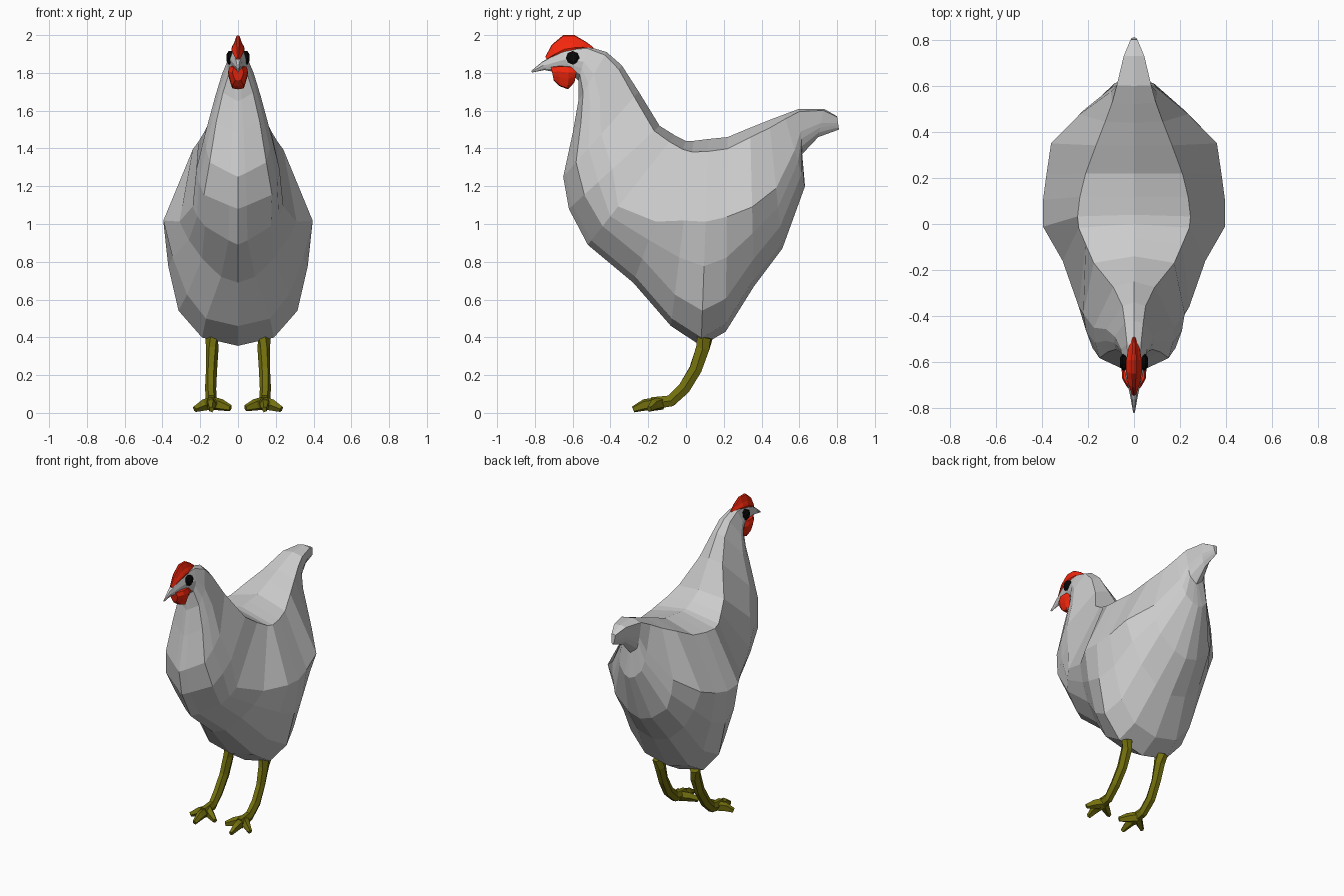
import bpy, bmesh, math
from mathutils import Vector


def material(name, rgb):
    m = bpy.data.materials.new(name)
    m.diffuse_color = (*rgb, 1)
    return m


RED = material("red_skin", (0.9, 0.02, 0.004))
OLIVE = material("olive_leg", (0.17, 0.16, 0.004))
BLACK = material("black_eye", (0.002, 0.002, 0.002))


def finish(name, bm, mat=None, mirror=False):
    bmesh.ops.recalc_face_normals(bm, faces=bm.faces)
    me = bpy.data.meshes.new(name)
    bm.to_mesh(me)
    bm.free()
    ob = bpy.data.objects.new(name, me)
    bpy.context.collection.objects.link(ob)
    if mat:
        me.materials.append(mat)
    if mirror:
        ob.modifiers.new("Mirror", 'MIRROR').use_mirror_merge = False
    return ob


def skin(bm, rings):
    # Bridge successive closed rings and cap both ends
    rows = [[bm.verts.new(p) for p in r] for r in rings]
    n = len(rows[0])
    for a, b in zip(rows, rows[1:]):
        for i in range(n):
            j = (i + 1) % n
            bm.faces.new((a[i], a[j], b[j], b[i]))
    bm.faces.new(rows[0])
    bm.faces.new(rows[-1])


def loft(name, sections, mat=None):
    # Section: top y,z | bottom y,z | top, middle, lower half widths | middle fraction
    # | optional keel half width (rounds off the belly)
    bm = bmesh.new()
    rings = []
    for ty, tz, by, bz, wt, wm, wb, f, *keel in sections:
        top, bot = Vector((0, ty, tz)), Vector((0, by, bz))
        half = [(0.06, wt), (f, wm), ((f + 0.83) / 2, (wm + wb) * 0.52), (0.83, wb),
                (0.96, keel[0] if keel else wb * 0.26)]
        right = [top.lerp(bot, t) + Vector((w, 0, 0)) for t, w in half]
        left = [Vector((-p.x, p.y, p.z)) for p in reversed(right)]
        rings.append([top] + right + [bot] + left)
    skin(bm, rings)
    return finish(name, bm, mat)


def tube(bm, path, squash=0.8, sides=6):
    # Tapered tube along points (x, y, z, radius)
    pts = [Vector(p[:3]) for p in path]
    rings = []
    for i, p in enumerate(pts):
        d = (pts[min(i + 1, len(pts) - 1)] - pts[max(i - 1, 0)]).normalized()
        u = d.cross(Vector((0, 0, 1))).normalized()
        v = u.cross(d)
        r = path[i][3]
        rings.append([p + u * r * squash * math.cos(2 * math.pi * k / sides)
                      + v * r * math.sin(2 * math.pi * k / sides) for k in range(sides)])
    skin(bm, rings)


# Body: one skin running from head, down the neck, through the belly to the tail
neck = [
    (-0.73, 1.88, -0.71, 1.81, 0.012, 0.022, 0.015, 0.45),
    (-0.66, 1.93, -0.61, 1.80, 0.025, 0.042, 0.03, 0.45),
    (-0.52, 1.94, -0.57, 1.76, 0.03, 0.058, 0.05, 0.45),
    (-0.42, 1.91, -0.57, 1.65, 0.04, 0.085, 0.08, 0.45),
    (-0.34, 1.84, -0.60, 1.48, 0.05, 0.12, 0.115, 0.45),
    (-0.25, 1.70, -0.65, 1.25, 0.09, 0.175, 0.15, 0.5),
    (-0.14, 1.52, -0.62, 1.08, 0.175, 0.22, 0.18, 0.52),
]
trunk = [
    (-0.06, 1.47, -0.52, 0.89, 0.21, 0.24, 0.175, 0.65, 0.05),
    (0.00, 1.44, -0.28, 0.69, 0.24, 0.31, 0.19, 0.57, 0.09),
    (0.04, 1.44, -0.08, 0.46, 0.245, 0.395, 0.27, 0.43, 0.17),
    (0.12, 1.45, 0.08, 0.355, 0.235, 0.395, 0.315, 0.40, 0.19),
    (0.22, 1.46, 0.21, 0.43, 0.21, 0.38, 0.28, 0.41, 0.17),
    (0.34, 1.51, 0.36, 0.67, 0.165, 0.36, 0.235, 0.5, 0.12),
    (0.44, 1.55, 0.51, 0.87, 0.125, 0.235, 0.20, 0.53, 0.09),
    (0.52, 1.58, 0.63, 1.20, 0.095, 0.10, 0.085, 0.5, 0.04),
    (0.60, 1.61, 0.615, 1.37, 0.075, 0.065, 0.05, 0.5),
    (0.73, 1.61, 0.70, 1.46, 0.045, 0.04, 0.02, 0.5),
    (0.80, 1.57, 0.81, 1.50, 0.015, 0.012, 0.008, 0.5),
]
loft("body", neck + trunk)

# Beak
loft("beak", [
    (-0.82, 1.81, -0.815, 1.802, 0.002, 0.004, 0.002, 0.45),
    (-0.76, 1.86, -0.75, 1.815, 0.008, 0.015, 0.01, 0.45),
    (-0.69, 1.90, -0.67, 1.80, 0.02, 0.03, 0.02, 0.45)])

# Comb
loft("comb", [
    (-0.745, 1.885, -0.735, 1.87, 0.003, 0.008, 0.01, 0.5),
    (-0.71, 1.95, -0.69, 1.89, 0.007, 0.017, 0.026, 0.5, 0.02),
    (-0.65, 2.00, -0.64, 1.91, 0.008, 0.02, 0.034, 0.5, 0.03),
    (-0.59, 2.00, -0.59, 1.92, 0.008, 0.02, 0.034, 0.5, 0.03),
    (-0.53, 1.965, -0.55, 1.93, 0.007, 0.016, 0.026, 0.5, 0.02),
    (-0.49, 1.935, -0.50, 1.92, 0.003, 0.008, 0.01, 0.5)], RED)

# Wattle
loft("wattle", [
    (-0.715, 1.835, -0.70, 1.76, 0.02, 0.03, 0.02, 0.4, 0.015),
    (-0.67, 1.84, -0.67, 1.73, 0.045, 0.052, 0.035, 0.3, 0.028),
    (-0.62, 1.84, -0.625, 1.713, 0.045, 0.054, 0.036, 0.3, 0.03),
    (-0.575, 1.835, -0.59, 1.75, 0.035, 0.045, 0.025, 0.4, 0.015)], RED)

# Eyes: faceted discs on both sides of the head
bm = bmesh.new()
tube(bm, [(0.03, -0.6, 1.88, 0.036), (0.05, -0.6, 1.88, 0.036),
          (0.06, -0.6, 1.88, 0.02)], squash=1, sides=8)
finish("eyes", bm, BLACK, mirror=True)

# Legs
bm = bmesh.new()
tube(bm, [(0.14, 0.10, 0.40, 0.044), (0.136, 0.088, 0.34, 0.041), (0.14, 0.05, 0.23, 0.037),
          (0.145, -0.01, 0.13, 0.037), (0.142, -0.08, 0.064, 0.035),
          (0.14, -0.18, 0.05, 0.038)])
finish("legs", bm, OLIVE, mirror=True)

# Feet: three tapering toes each
bm = bmesh.new()
for x, y, z in [(0.14, -0.28, 0.018), (0.23, -0.195, 0.02), (0.04, -0.195, 0.025)]:
    mid = (0.14 + (x - 0.14) * 0.5, -0.13 + (y + 0.13) * 0.6, 0.042, 0.032)
    tube(bm, [(0.14, -0.13, 0.052, 0.036), mid, (x, y, z, 0.017)], sides=5)
finish("toes", bm, OLIVE, mirror=True)
